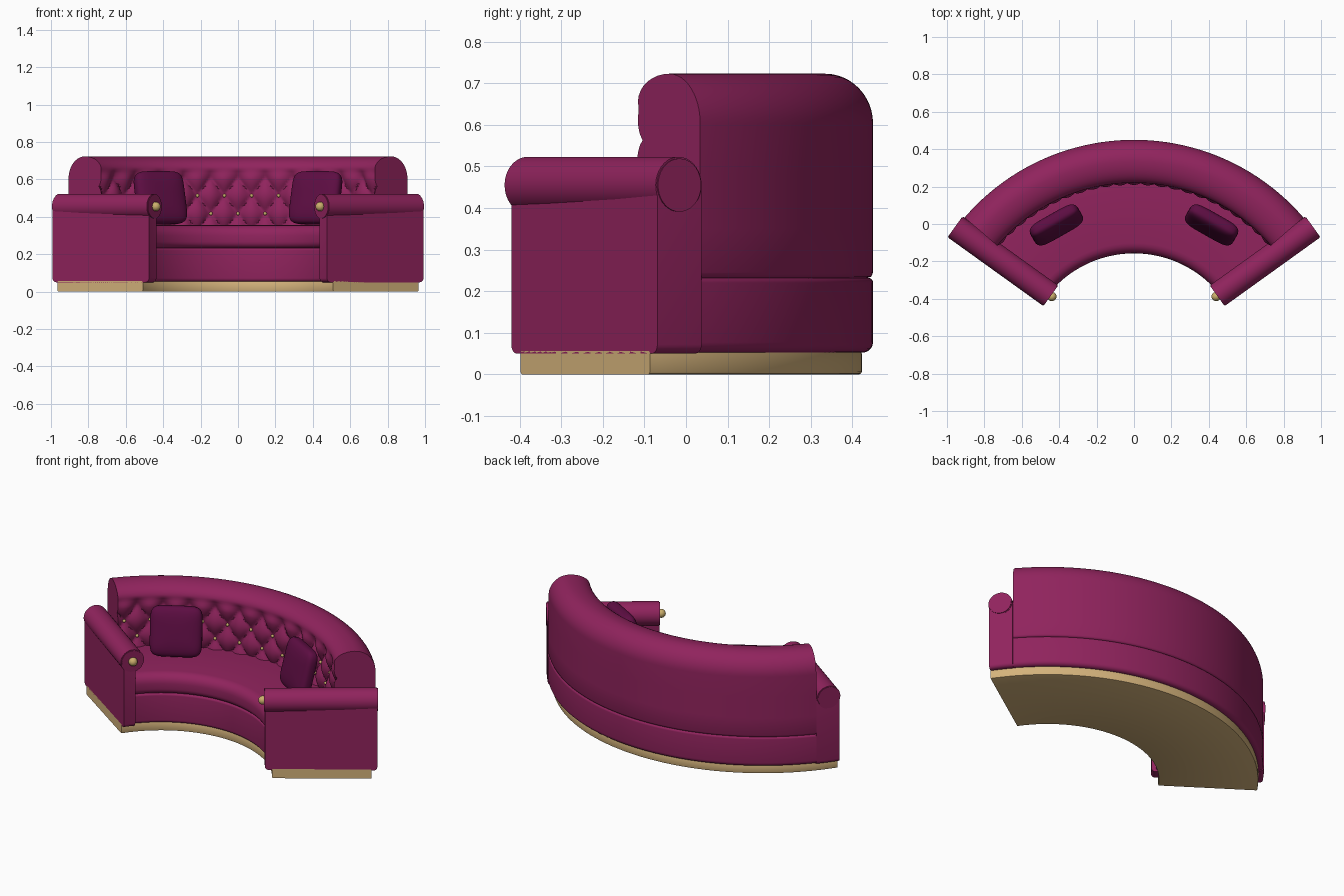
import bpy, bmesh, math
from mathutils import Matrix, Vector

if "Cube" in bpy.data.objects:
    bpy.data.objects.remove(bpy.data.objects["Cube"])

CY = -0.745                      # centre of the sofa's arc
END = math.radians(49.3)         # half angle of seat and back
SIDE = math.radians(55.7)        # half angle including the arms
STEP = math.radians(8.55)        # spacing of the tufts
ROW0, ROWH = 0.417, 0.096        # first button row and row spacing


def material(name, rgb, rough=0.6):
    m = bpy.data.materials.new(name)
    m.use_nodes = True
    m.diffuse_color = (*rgb, 1)
    bsdf = m.node_tree.nodes["Principled BSDF"]
    bsdf.inputs["Base Color"].default_value = (*rgb, 1)
    bsdf.inputs["Roughness"].default_value = rough
    return m


FABRIC = material("magenta fabric", (0.28, 0.017, 0.11))
PILLOW = material("dark plum fabric", (0.11, 0.004, 0.055))
WOOD = material("pale gold base", (0.66, 0.45, 0.2))
GOLD = material("gold studs", (0.6, 0.43, 0.15))


def finish(name, bm, mat, angle=35):
    bmesh.ops.recalc_face_normals(bm, faces=bm.faces)
    me = bpy.data.meshes.new(name)
    bm.to_mesh(me)
    bm.free()
    me.materials.append(mat)
    ob = bpy.data.objects.new(name, me)
    bpy.context.collection.objects.link(ob)
    bpy.ops.object.select_all(action='DESELECT')
    ob.select_set(True)
    bpy.context.view_layer.objects.active = ob
    bpy.ops.object.shade_smooth_by_angle(angle=math.radians(angle))
    return ob


def polar(r, a, z):
    return Vector((r * math.sin(a), CY + r * math.cos(a), z))


def arc_sweep(name, profile, a0, a1, n, mat, shape=None, angle=35):
    """Sweep a closed (radius, z) profile round the arc and cap both ends."""
    bm = bmesh.new()
    rings = []
    for i in range(n + 1):
        a = a0 + (a1 - a0) * i / n
        rings.append([bm.verts.new(polar(shape(r, z, a) if shape else r, a, z))
                      for r, z in profile])
    k = len(profile)
    for p, q in zip(rings, rings[1:]):
        for j in range(k):
            bm.faces.new((p[j], p[(j + 1) % k], q[(j + 1) % k], q[j]))
    bm.faces.new(rings[0])
    bm.faces.new(rings[-1][::-1])
    return finish(name, bm, mat, angle)


def rounded(r0, r1, z0, z1, radii, seg=5):
    """Rectangle profile; radii for corners inner-low, outer-low, outer-top, inner-top."""
    pts = []
    corners = [(r0, z0, 1, 1), (r1, z0, -1, 1), (r1, z1, -1, -1), (r0, z1, 1, -1)]
    for c, ((r, z, sr, sz), rad) in enumerate(zip(corners, radii)):
        for i in range(seg + 1):
            t = math.pi + c * math.pi / 2 + i / seg * math.pi / 2
            pts.append((r + sr * rad + rad * math.cos(t), z + sz * rad + rad * math.sin(t)))
    return pts


# Plinth, seat body and seat cushion
arc_sweep("plinth", rounded(0.616, 1.168, 0, 0.056, [0.006] * 4, 2), -SIDE, SIDE, 72, WOOD)
arc_sweep("seat_body", rounded(0.602, 1.195, 0.052, 0.232, [0.02, 0.025, 0.012, 0.012]),
          -END, END, 72, FABRIC)
arc_sweep("seat_cushion", rounded(0.588, 1.02, 0.232, 0.355, [0.035, 0.01, 0.01, 0.055]),
          -END, END, 72, FABRIC)


# Tufted back: smooth outside and top roll, diamond puffs inside
def tuft(r, z, a):
    if r > 1.0 or z > 0.66 or z < 0.3:
        return r
    u, v = a / STEP, (z - ROW0) / ROWH
    if v < 2:
        puff = abs(math.sin(math.pi * (u + v / 2)) * math.sin(math.pi * (u - v / 2)))
        return 0.986 - 0.032 * puff ** 0.55
    fade = min(1, (z - ROW0 - 2 * ROWH) / 0.045)
    puff = abs(math.sin(math.pi * u)) ** 1.1
    return (0.986 - 0.032 * puff) * (1 - fade) + r * fade


back = [(0.99, 0.235), (1.183, 0.232), (1.191, 0.235), (1.195, 0.245)]
back += [(1.195, z) for z in (0.35, 0.48)]
for i in range(13):              # outer shoulder
    t = math.pi / 2 * i / 12
    back.append((1.08 + 0.115 * math.cos(t), 0.603 + 0.12 * math.sin(t)))
for i in range(1, 9):            # inner roll
    t = math.pi / 2 * i / 8
    back.append((1.08 - 0.115 * math.sin(t), 0.655 + 0.068 * math.cos(t)))
back += [(0.968, 0.655 - 0.0115 * i) for i in range(1, 31)]
arc_sweep("tufted_back", back, -END, END, 184, FABRIC, tuft, 50)

# Studs sunk in the back
bm = bmesh.new()
for row in range(2):
    shift = 0.5 * row
    for k in range(-6, 6):
        u = k + shift
        if abs(u * STEP) < END - 0.02:
            place = Matrix.Translation(polar(0.977, u * STEP, ROW0 + row * ROWH))
            bmesh.ops.create_uvsphere(bm, u_segments=10, v_segments=6, radius=0.0095, matrix=place)
finish("back_studs", bm, GOLD, 60)

# Arms: wedge panel, roll on top and knob at the front
for s, side in ((1, "left"), (-1, "right")):
    arc_sweep(side + "_arm_panel", rounded(0.576, 1.2, 0.05, 0.465, [0.022, 0.022, 0.03, 0.03]),
              s * END, s * SIDE, 2, FABRIC)
    ang = math.radians(54.3)
    along = Vector((s * math.sin(ang), math.cos(ang), 0))
    inward = Vector((-s * math.cos(ang), math.sin(ang), 0))
    axis = Vector((0, CY, 0.455)) + inward * 0.034
    turn = along.to_track_quat('Z', 'Y').to_matrix().to_4x4()
    bm = bmesh.new()
    bmesh.ops.create_cone(bm, cap_ends=True, segments=36, radius1=0.068, radius2=0.068,
                          depth=0.631, matrix=Matrix.Translation(axis + along * 0.8875) @ turn)
    rims = [e for e in bm.edges if any(len(f.verts) > 4 for f in e.link_faces)]
    bmesh.ops.bevel(bm, geom=rims, offset=0.004, segments=2, affect='EDGES')
    finish(side + "_arm_roll", bm, FABRIC)
    bm = bmesh.new()
    bmesh.ops.create_uvsphere(bm, u_segments=20, v_segments=12, radius=0.025,
                              matrix=Matrix.Translation(axis + along * 0.565))
    finish(side + "_arm_knob", bm, GOLD, 60)

# Scatter pillows leaning outward against the back
for s, side in ((1, "left"), (-1, "right")):
    bm = bmesh.new()
    bmesh.ops.create_cube(bm, size=2)
    bmesh.ops.subdivide_edges(bm, edges=bm.edges, cuts=13, use_grid_fill=True)
    for v in bm.verts:
        x, y, z = (abs(c) for c in v.co)
        v.co /= ((x ** 6 + z ** 6) ** 0.5 + y ** 3) ** (1 / 3)
    place = (Matrix.Translation((s * 0.415, -0.005, 0.502))
             @ Matrix.Rotation(-s * math.radians(29.5), 4, 'Z')
             @ Matrix.Rotation(-math.radians(14), 4, 'X')
             @ Matrix.Diagonal((0.146, 0.048, 0.144, 1)))
    bmesh.ops.transform(bm, matrix=place, verts=bm.verts)
    finish(side + "_pillow", bm, PILLOW, 60)
